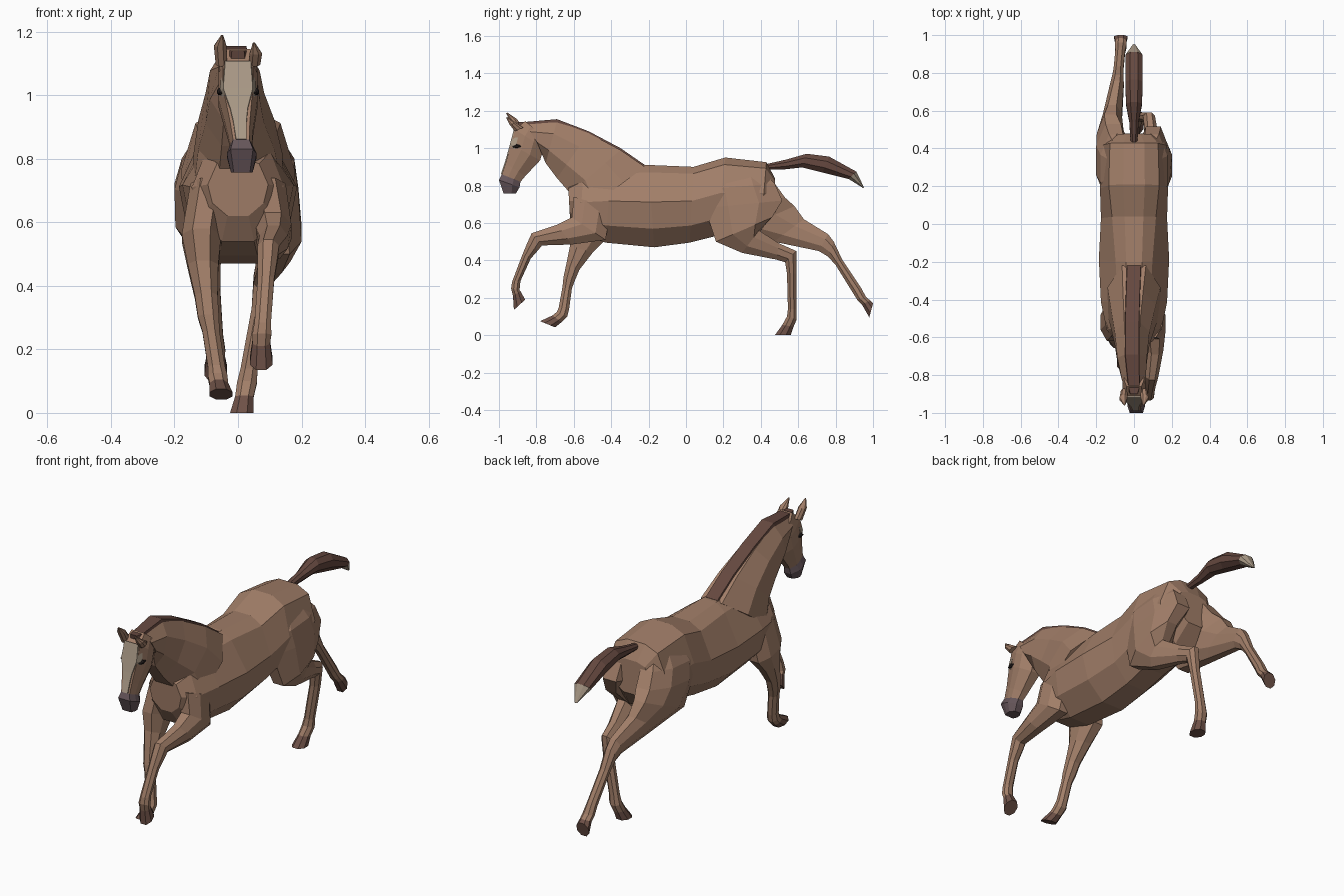
import bpy, bmesh


def material(name, rgb):
    m = bpy.data.materials.new(name)
    m.diffuse_color = (*rgb, 1)
    return m


# Shared palette, so merged parts keep their colours
COAT, DARK, HOOF, MUZZLE, CREAM, BLACK = range(6)
PALETTE = [
    material("coat", (0.36, 0.21, 0.14)),
    material("dark_hair", (0.13, 0.065, 0.05)),
    material("hoof_horn", (0.16, 0.085, 0.065)),
    material("muzzle_skin", (0.13, 0.09, 0.10)),
    material("cream_marking", (0.40, 0.32, 0.24)),
    material("eye_black", (0.02, 0.015, 0.015))]

# Half cross-sections: (position from first edge point to second, side offset)
LIMB = [(1, .45), (.4, 1), (-.4, 1), (-1, .45)]
BARREL = [(1, .3), (.82, .7), (.1, 1), (-.55, .85), (-1, .35)]
FACE = [(1, .75), (.3, 1), (-.3, 1), (-1, .45)]
STRIP = [(1, .8), (-1, 1)]


def loft(name, rings, shape=LIMB, colour=COAT, end_colour=COAT, end_count=0):
    """Skin rings of (y1, z1, y2, z2, x centre, half width, top width factor)."""
    bm = bmesh.new()
    outline = shape + [(a, -b) for a, b in reversed(shape)]
    loops = []
    for y1, z1, y2, z2, x, w, *top in rings:
        cy, cz, hy, hz = (y1 + y2) / 2, (z1 + z2) / 2, (y1 - y2) / 2, (z1 - z2) / 2
        t = top[0] if top else 1
        loops.append([bm.verts.new((x + w * b * (t if a > .5 else 1),
                                    cy + hy * a, cz + hz * a)) for a, b in outline])
    n = len(outline)
    for k in range(len(loops) - 1):
        for i in range(n):
            j = (i + 1) % n
            f = bm.faces.new((loops[k][i], loops[k][j], loops[k + 1][j], loops[k + 1][i]))
            f.material_index = end_colour if k >= len(loops) - 1 - end_count else colour
    bm.faces.new(loops[0]).material_index = colour
    bm.faces.new(loops[-1]).material_index = end_colour if end_count else colour
    bmesh.ops.recalc_face_normals(bm, faces=bm.faces)
    mesh = bpy.data.meshes.new(name)
    bm.to_mesh(mesh)
    bm.free()
    for m in PALETTE:
        mesh.materials.append(m)
    ob = bpy.data.objects.new(name, mesh)
    bpy.context.collection.objects.link(ob)
    return ob


# Torso from chest to rump
body = loft("body", [
    (-.63, .80, -.62, .62, 0, .095),
    (-.55, .85, -.57, .54, 0, .145),
    (-.40, .90, -.43, .495, 0, .175, .7),
    (-.20, .91, -.17, .47, 0, .186, .75),
    (.04, .90, .02, .495, 0, .175, .95),
    (.21, .95, .16, .53, 0, .18, 1.06),
    (.43, .925, .40, .56, 0, .175, 1.04),
    (.475, .84, .48, .66, 0, .12)], BARREL)

# Neck and mane
neck_rings = [
    (-.22, .90, -.60, .62, 0, .14),
    (-.35, .99, -.62, .76, -.005, .12),
    (-.52, 1.08, -.69, .84, -.01, .092),
    (-.69, 1.145, -.75, .92, -.01, .078),
    (-.86, 1.13, -.77, .99, 0, .062)]
skin = [loft("neck", neck_rings)]
loft("mane", [(y, z + .01, y - .01, z - .03, x, .045 if y > -.8 else .036)
              for y, z, _, _, x, _ in neck_rings]
     + [(-.90, 1.14, -.89, 1.09, 0, .024)], STRIP, DARK)

# Head with darker muzzle
skin.append(loft("head", [
    (-.86, 1.145, -.77, 1.07, 0, .052),
    (-.915, 1.10, -.76, 1.00, 0, .062),
    (-.935, 1.02, -.78, .935, 0, .062),
    (-.965, .92, -.86, .85, .006, .042),
    (-.985, .86, -.885, .82, .01, .034),
    (-1.0, .83, -.89, .79, .012, .047),
    (-.975, .757, -.91, .757, .012, .034)], FACE, COAT, MUZZLE, 2))
loft("blaze", [
    (-.919, 1.107, -.89, 1.09, 0, .050),
    (-.941, 1.022, -.91, 1.01, 0, .058),
    (-.958, .96, -.93, .95, .003, .034),
    (-.970, .92, -.94, .91, .006, .026),
    (-.990, .862, -.96, .85, .01, .020)], STRIP, CREAM)

# Ears and eyes
for side, label in ((-1, "left"), (1, "right")):
    lift = .012 if side < 0 else -.012
    loft(f"{label}_ear", [
        (-.915, 1.09, -.87, 1.11, side * .052, .018),
        (-.945, 1.14 + lift, -.905, 1.145 + lift, side * .056, .02),
        (-.962, 1.176 + lift, -.955, 1.178 + lift, side * .05, .003)])
    loft(f"{label}_eye", [
        (-.928, 1.008, -.924, 1.004, side * .055, .006),
        (-.906, 1.022, -.904, 1.0, side * .058, .008),
        (-.884, 1.014, -.882, 1.008, side * .058, .006)], LIMB, BLACK)

# Right foreleg, reaching forward
skin.append(loft("right_front_leg", [
    (-.60, .74, -.40, .68, .09, .06),
    (-.61, .63, -.43, .51, .11, .058),
    (-.69, .59, -.61, .485, .112, .044),
    (-.825, .545, -.77, .48, .095, .034),
    (-.85, .49, -.79, .455, .092, .031),
    (-.875, .43, -.83, .41, .088, .026),
    (-.93, .285, -.885, .29, .078, .026),
    (-.935, .25, -.89, .24, .075, .03),
    (-.925, .21, -.885, .235, .073, .028),
    (-.92, .135, -.86, .19, .073, .036)], LIMB, COAT, HOOF, 1))

# Left foreleg, swinging down
skin.append(loft("left_front_leg", [
    (-.59, .74, -.40, .68, -.09, .06),
    (-.62, .58, -.42, .52, -.115, .062),
    (-.62, .48, -.50, .44, -.11, .048),
    (-.64, .38, -.57, .35, -.10, .036),
    (-.655, .31, -.595, .29, -.093, .033),
    (-.66, .26, -.61, .25, -.085, .027),
    (-.68, .15, -.625, .14, -.068, .027),
    (-.69, .125, -.635, .10, -.064, .031),
    (-.715, .105, -.665, .07, -.06, .029),
    (-.78, .075, -.70, .042, -.053, .036)], LIMB, COAT, HOOF, 1))

# Right hind leg, planted
skin.append(loft("right_hind_leg", [
    (.16, .86, .42, .87, .075, .06),
    (.09, .78, .475, .81, .095, .082),
    (.10, .68, .515, .72, .102, .088),
    (.16, .50, .46, .63, .132, .068),
    (.30, .44, .39, .56, .115, .05),
    (.48, .405, .50, .49, .09, .035),
    (.53, .39, .59, .45, .08, .031),
    (.54, .33, .59, .33, .07, .027),
    (.545, .14, .59, .14, .035, .027),
    (.54, .10, .592, .085, .028, .031),
    (.515, .055, .575, .045, .02, .029),
    (.475, 0, .56, 0, .012, .037)], LIMB, COAT, HOOF, 1))

# Left hind leg, stretched back
skin.append(loft("left_hind_leg", [
    (.16, .86, .42, .87, -.075, .06),
    (.11, .78, .475, .81, -.095, .082),
    (.14, .69, .53, .735, -.11, .09),
    (.24, .54, .58, .69, -.125, .072),
    (.47, .50, .63, .62, -.115, .05),
    (.71, .45, .76, .54, -.09, .036),
    (.76, .42, .79, .50, -.086, .031),
    (.80, .375, .835, .405, -.082, .026),
    (.89, .23, .935, .255, -.073, .026),
    (.915, .19, .962, .205, -.07, .03),
    (.94, .165, .985, .185, -.07, .029),
    (.98, .095, 1.0, .17, -.07, .036)], LIMB, COAT, HOOF, 1))

# Fuse neck, head and legs into the body as one skin
bpy.context.view_layer.objects.active = body
for part in skin:
    mod = body.modifiers.new("join_" + part.name, "BOOLEAN")
    mod.operation, mod.solver, mod.object = "UNION", "EXACT", part
    bpy.ops.object.modifier_apply(modifier=mod.name)
    bpy.data.objects.remove(part)
body.name = "body_with_head_and_legs"

# Tail streaming behind, with pale tip
loft("tail", [
    (.43, .915, .43, .885, 0, .018),
    (.54, .94, .53, .887, 0, .024),
    (.645, .97, .62, .897, 0, .042),
    (.765, .955, .73, .87, 0, .046),
    (.91, .875, .87, .835, 0, .044),
    (.952, .79, .947, .787, 0, .006)], LIMB, DARK, CREAM, 1)
